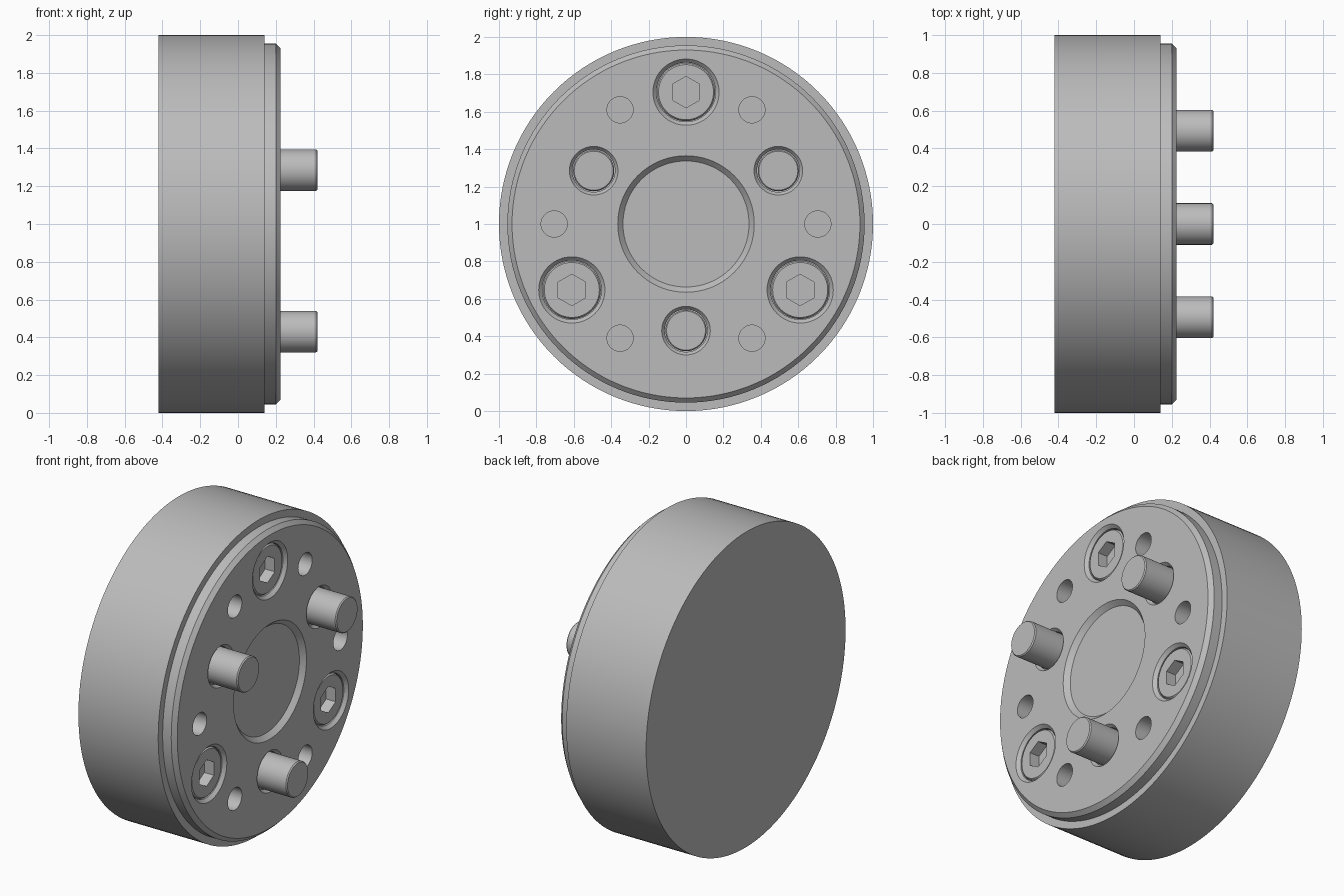
import bpy, bmesh
from math import sin, cos, pi, radians

cube = bpy.data.objects.get("Cube")
if cube:
    bpy.data.objects.remove(cube, do_unlink=True)

GREY = (0.5, 0.5, 0.5, 1)
metal = bpy.data.materials.new("grey metal")
metal.use_nodes = True
metal.diffuse_color = GREY
metal.node_tree.nodes["Principled BSDF"].inputs["Base Color"].default_value = GREY

FACE = 0.225      # x of the working face
OVER = 0.05       # cutter overshoot


def lathe(bm, profile, y=0, z=1, sides=64):
    """Closed solid turned about an axis along x; profile is (x, radius)."""
    rings = [[bm.verts.new((x, y + r * sin(2 * pi * i / sides), z + r * cos(2 * pi * i / sides)))
              for i in range(sides)] for x, r in profile]
    for a, b in zip(rings, rings[1:]):
        for i in range(sides):
            j = (i + 1) % sides
            bm.faces.new((a[i], a[j], b[j], b[i]))
    bm.faces.new(rings[0])
    bm.faces.new(rings[-1])


def make(name, bm):
    bmesh.ops.recalc_face_normals(bm, faces=bm.faces)
    mesh = bpy.data.meshes.new(name)
    bm.to_mesh(mesh)
    bm.free()
    mesh.materials.append(metal)
    obj = bpy.data.objects.new(name, mesh)
    bpy.context.collection.objects.link(obj)
    return obj


def cut(obj, bm):
    """Subtract the solids in bm from obj."""
    cutter = make("cutter", bm)
    cutter.hide_render = True
    mod = obj.modifiers.new("cut", "BOOLEAN")
    mod.operation, mod.solver, mod.object = "DIFFERENCE", "EXACT", cutter
    bpy.context.view_layer.objects.active = obj
    bpy.ops.object.modifier_apply(modifier=mod.name)
    bpy.data.objects.remove(cutter, do_unlink=True)


def around(radius, start, count):
    """Points (y, z) on a bolt circle."""
    angles = [radians(start + 360 * i / count) for i in range(count)]
    return [(radius * cos(a), 1 + radius * sin(a)) for a in angles]


def chamfered_hole(floor, mouth, bore, depth):
    """Profile of a hole whose rim flares from bore to mouth."""
    slope = (mouth - bore) / depth
    return [(floor, bore), (FACE - depth, bore), (FACE + OVER, mouth + slope * OVER)]


screws = around(0.705, 90, 3)
pins = around(0.57, 30, 3)
holes = around(0.705, 0, 6)

# Flange body with raised, chamfered face
bm = bmesh.new()
lathe(bm, [(-0.42, 1), (0.14, 1), (0.14, 0.955), (0.2, 0.955), (FACE, 0.93)], sides=128)
body = make("flange_body", bm)

# Recesses in the face
bm = bmesh.new()
lathe(bm, [(FACE - 0.03, 0.337), (FACE + OVER, 0.337 + 0.028 * (0.03 + OVER) / 0.03)], sides=96)
for y, z in screws:
    lathe(bm, chamfered_hole(0.1, 0.177, 0.158, 0.02), y, z)
for y, z in pins:
    lathe(bm, chamfered_hole(0.1, 0.13, 0.114, 0.02), y, z)
for y, z in holes:
    lathe(bm, [(FACE - 0.1, 0.07), (FACE + OVER, 0.07)], y, z, 48)
cut(body, bm)
parts = [body]

# Socket head screws
for n, (y, z) in enumerate(screws, 1):
    bm = bmesh.new()
    lathe(bm, [(0.08, 0.155), (0.197, 0.155), (0.207, 0.147)], y, z)
    head = make(f"socket_screw_{n}", bm)
    bm = bmesh.new()
    lathe(bm, [(0.14, 0.084), (0.3, 0.084)], y, z, 6)
    cut(head, bm)
    parts.append(head)

# Drive pins
for n, (y, z) in enumerate(pins, 1):
    bm = bmesh.new()
    lathe(bm, [(0.08, 0.11), (0.413, 0.11), (0.42, 0.104)], y, z)
    parts.append(make(f"drive_pin_{n}", bm))

# Smooth round walls, keep edges crisp
bpy.ops.object.select_all(action="DESELECT")
for obj in parts:
    obj.select_set(True)
bpy.context.view_layer.objects.active = body
bpy.ops.object.shade_smooth_by_angle(angle=radians(25))
